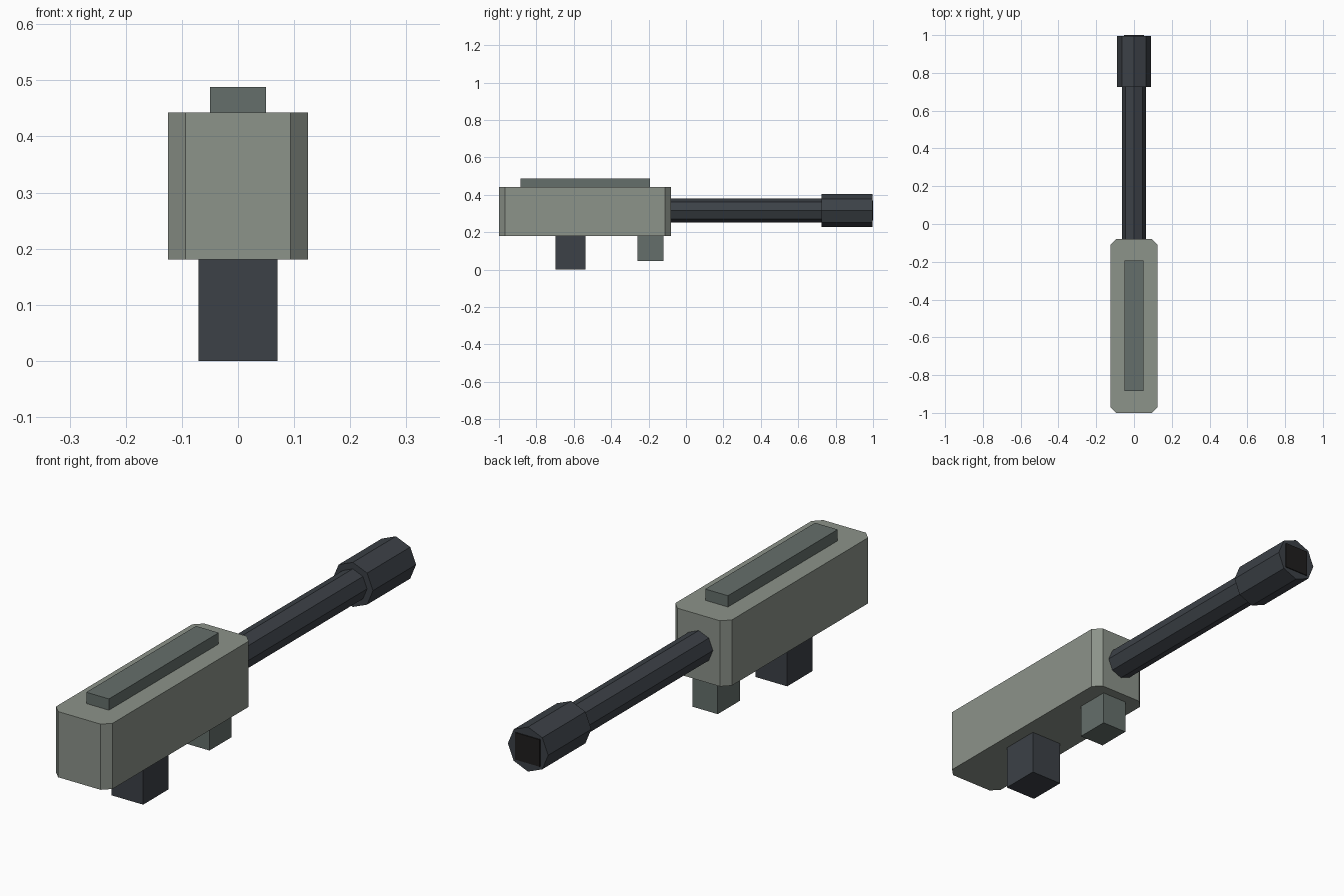
import bpy, bmesh
from math import pi
from mathutils import Matrix

cube = bpy.data.objects.get("Cube")
if cube:
    bpy.data.objects.remove(cube)


def material(name, rgb):
    # 0-255 display colour converted to linear
    lin = [((c / 255 + 0.055) / 1.055) ** 2.4 for c in rgb]
    m = bpy.data.materials.new(name)
    m.use_nodes = True
    m.diffuse_color = (*lin, 1)
    m.node_tree.nodes["Principled BSDF"].inputs["Base Color"].default_value = (*lin, 1)
    return m


body_grey = material("body_grey", (140, 147, 138))
trim_grey = material("trim_grey", (101, 111, 107))
gunmetal = material("gunmetal", (60, 65, 71))
bore_black = material("bore_black", (31, 30, 30))


def finish(name, bm, mat):
    bmesh.ops.recalc_face_normals(bm, faces=bm.faces)
    mesh = bpy.data.meshes.new(name)
    bm.to_mesh(mesh)
    bm.free()
    mesh.materials.append(mat)
    obj = bpy.data.objects.new(name, mesh)
    bpy.context.collection.objects.link(obj)
    return obj


def box(name, half_width, y0, y1, z0, z1, mat, chamfer=0):
    bm = bmesh.new()
    size = Matrix.Diagonal((2 * half_width, y1 - y0, z1 - z0, 1))
    place = Matrix.Translation((0, (y0 + y1) / 2, (z0 + z1) / 2))
    bmesh.ops.create_cube(bm, size=1, matrix=place @ size)
    if chamfer:
        upright = [e for e in bm.edges
                   if abs(e.verts[0].co.z - e.verts[1].co.z) > 0.01]
        bmesh.ops.bevel(bm, geom=upright, offset=chamfer, segments=1, affect='EDGES')
    return finish(name, bm, mat)


def tube(name, radius, y0, y1, z, mat):
    # Eight-sided bar along y with a corner pointing straight up
    bm = bmesh.new()
    place = Matrix.Translation((0, (y0 + y1) / 2, z)) @ Matrix.Rotation(pi / 2, 4, 'X')
    bmesh.ops.create_cone(bm, cap_ends=True, segments=8, radius1=radius,
                          radius2=radius, depth=y1 - y0, matrix=place)
    return finish(name, bm, mat)


AXIS = 0.316

# Housing with chamfered uprights
box("housing", 0.125, -1, -0.08, 0.181, 0.443, body_grey, chamfer=0.031)

# Top rail and lower blocks
box("top_rail", 0.05, -0.885, -0.193, 0.43, 0.488, trim_grey)
box("rear_mount", 0.07, -0.698, -0.538, 0, 0.19, gunmetal)
box("forward_mount", 0.056, -0.26, -0.12, 0.045, 0.19, trim_grey)

# Barrel, muzzle and dark bore plate
tube("barrel", 0.063, -0.12, 0.75, AXIS, gunmetal)
tube("muzzle", 0.089, 0.724, 0.996, AXIS, gunmetal)
box("bore", 0.054, 0.992, 1, AXIS - 0.054, AXIS + 0.054, bore_black)
